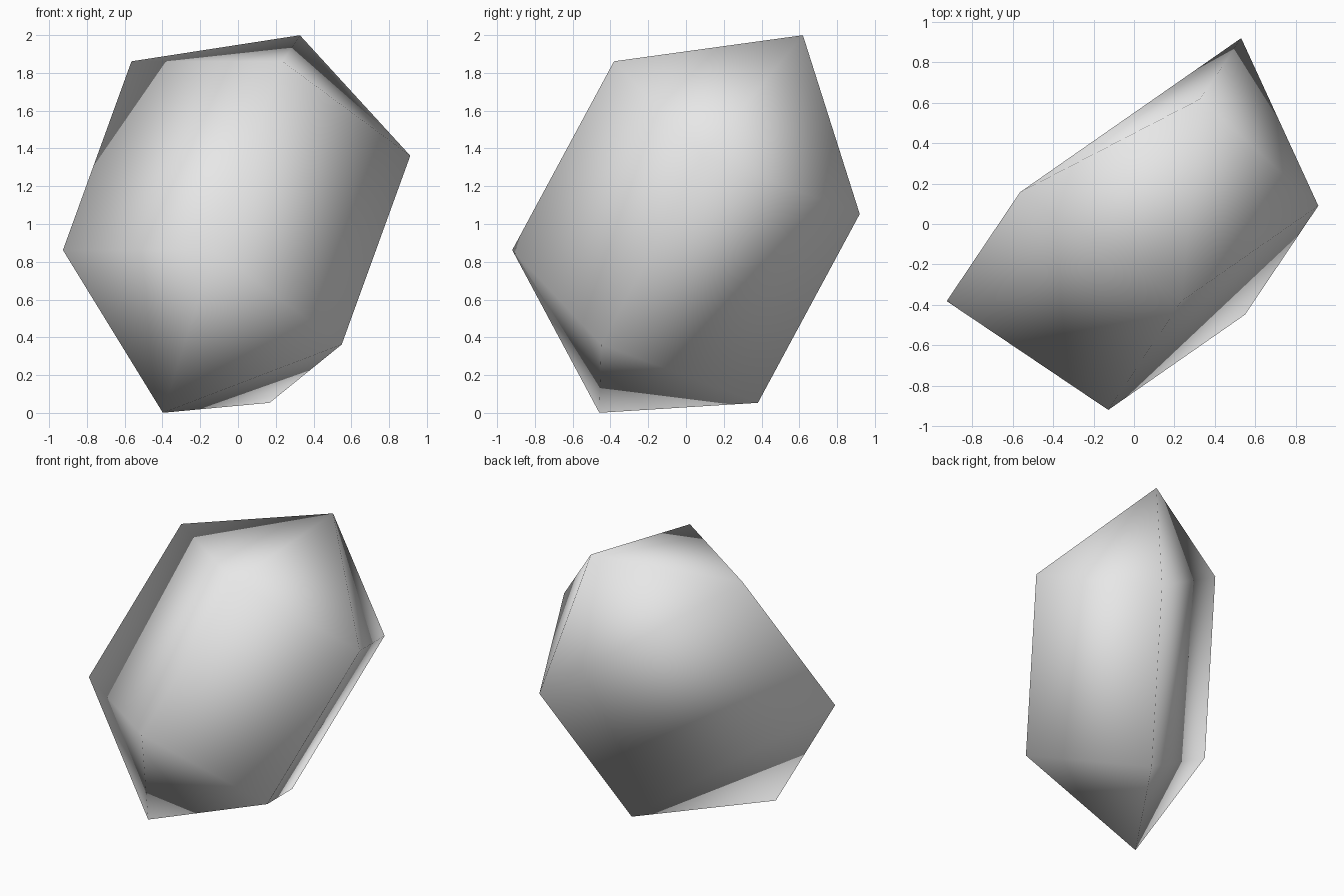
import bpy, bmesh, math
from mathutils import Vector

cube = bpy.data.objects.get("Cube")
if cube:
    bpy.data.objects.remove(cube, do_unlink=True)

# One plain grey stone material
stone = bpy.data.materials.new("stone_grey")
stone.use_nodes = True
grey = (0.8, 0.8, 0.8, 1.0)
stone.diffuse_color = grey
stone.node_tree.nodes["Principled BSDF"].inputs["Base Color"].default_value = grey

# Leaning axis of the crystal and two directions across it
CENTRE = Vector((-0.035, 0.08, 1.0))
AXIS = Vector((0.305, 0.453, 0.84)).normalized()
SIDE = AXIS.cross(Vector((0, 0, 1))).normalized()
if SIDE.x < 0:
    SIDE.negate()
UP = AXIS.cross(SIDE)
RADIUS = 0.82
HALF = 0.596      # half height of the prism; each tip is twice as far out


def column_point(angle, height):
    """Point on the crystal wall at an angle round the axis."""
    a = math.radians(angle)
    return CENTRE + RADIUS * (math.cos(a) * SIDE + math.sin(a) * UP) + height * AXIS


# Pentagonal prism with one column left out, closed by a wide flat wall
bm = bmesh.new()
angles = [-126 + 72 * i for i in range(4)]
low = [bm.verts.new(column_point(a, -HALF)) for a in angles]
high = [bm.verts.new(column_point(a, HALF)) for a in angles]
low_tip = bm.verts.new(CENTRE - 2 * HALF * AXIS)
high_tip = bm.verts.new(CENTRE + 2 * HALF * AXIS)

# Walls and pointed ends
for i in range(4):
    j = (i + 1) % 4
    bm.faces.new((low[i], low[j], high[j], high[i]))
    bm.faces.new((high[i], high[j], high_tip))
    bm.faces.new((low[j], low[i], low_tip))
bmesh.ops.recalc_face_normals(bm, faces=bm.faces)
for face in bm.faces:
    face.smooth = True

mesh = bpy.data.meshes.new("crystal_rock")
bm.to_mesh(mesh)
bm.free()
mesh.materials.append(stone)
rock = bpy.data.objects.new("crystal_rock", mesh)
bpy.context.collection.objects.link(rock)
